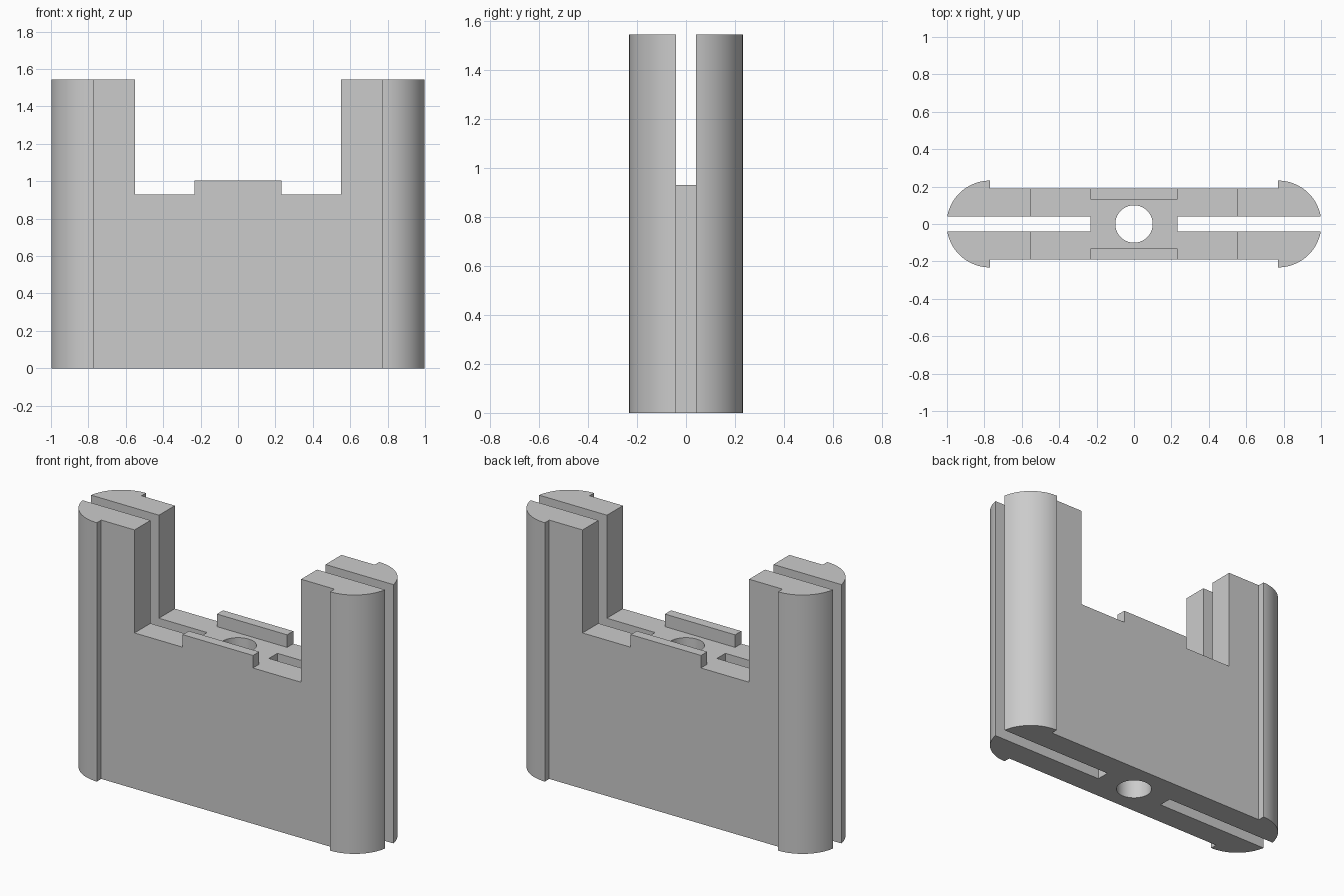
import bpy, bmesh, math

cube = bpy.data.objects.get("Cube")
if cube:
    bpy.data.objects.remove(cube, do_unlink=True)

HEIGHT, SEAT = 1.545, 0.93
CAP_X, CAP_R = 0.77, 0.232      # rounded end columns
HALF_T, SLOT = 0.19, 0.04       # half thickness of the web and slots
HUB, NOTCH = 0.232, 0.55        # half widths of solid centre and top opening

grey = bpy.data.materials.new("plain grey")
grey.use_nodes = True
grey.diffuse_color = (0.6, 0.6, 0.6, 1)
grey.node_tree.nodes["Principled BSDF"].inputs["Base Color"].default_value = grey.diffuse_color


def prism(name, outline, z0, z1):
    """Extrude a flat outline from z0 to z1."""
    bm = bmesh.new()
    face = bm.faces.new([bm.verts.new((x, y, z0)) for x, y in outline])
    top = bmesh.ops.extrude_face_region(bm, geom=[face])["geom"]
    bmesh.ops.translate(bm, vec=(0, 0, z1 - z0),
                        verts=[v for v in top if isinstance(v, bmesh.types.BMVert)])
    bmesh.ops.recalc_face_normals(bm, faces=bm.faces)
    mesh = bpy.data.meshes.new(name)
    bm.to_mesh(mesh)
    bm.free()
    mesh.materials.append(grey)
    obj = bpy.data.objects.new(name, mesh)
    bpy.context.collection.objects.link(obj)
    return obj


def rect(x0, x1, y0, y1):
    return [(x0, y0), (x1, y0), (x1, y1), (x0, y1)]


def arc(cx, r, start, end, steps):
    angles = [math.radians(start + (end - start) * i / steps) for i in range(steps + 1)]
    return [(cx + r * math.cos(a), r * math.sin(a)) for a in angles]


# Body outline: flat web with a wider half-round column at each end
outline = ([(CAP_X, -HALF_T)] + arc(CAP_X, CAP_R, -90, 90, 48) + [(CAP_X, HALF_T)]
           + [(-CAP_X, HALF_T)] + arc(-CAP_X, CAP_R, 90, 270, 48) + [(-CAP_X, -HALF_T)])
body = prism("slotted_body", outline, 0, HEIGHT)

# Top opening, side slots and central bore
cutters = [
    prism("opening_cutter", rect(-NOTCH, NOTCH, -1, 1), SEAT, 2),
    prism("left_slot_cutter", rect(HUB, 1.2, -SLOT, SLOT), -1, 2),
    prism("right_slot_cutter", rect(-1.2, -HUB, -SLOT, SLOT), -1, 2),
    prism("bore_cutter", arc(0, 0.1, 0, 360, 64)[:-1], -1, 2),
]
bpy.context.view_layer.objects.active = body
for cutter in cutters:
    mod = body.modifiers.new(cutter.name, "BOOLEAN")
    mod.operation = "DIFFERENCE"
    mod.solver = "EXACT"
    mod.object = cutter
    bpy.ops.object.modifier_apply(modifier=mod.name)
for cutter in cutters:
    bpy.data.objects.remove(cutter, do_unlink=True)

# Low retaining rails at the front and back of the seat
for side, name in ((-1, "front_rail"), (1, "back_rail")):
    y0, y1 = sorted((side * 0.132, side * HALF_T))
    prism(name, rect(-HUB, HUB, y0, y1), SEAT, 1.005)

# Smooth curved walls, sharp edges kept
bpy.ops.object.select_all(action="DESELECT")
body.select_set(True)
bpy.ops.object.shade_smooth_by_angle(angle=math.radians(30))
